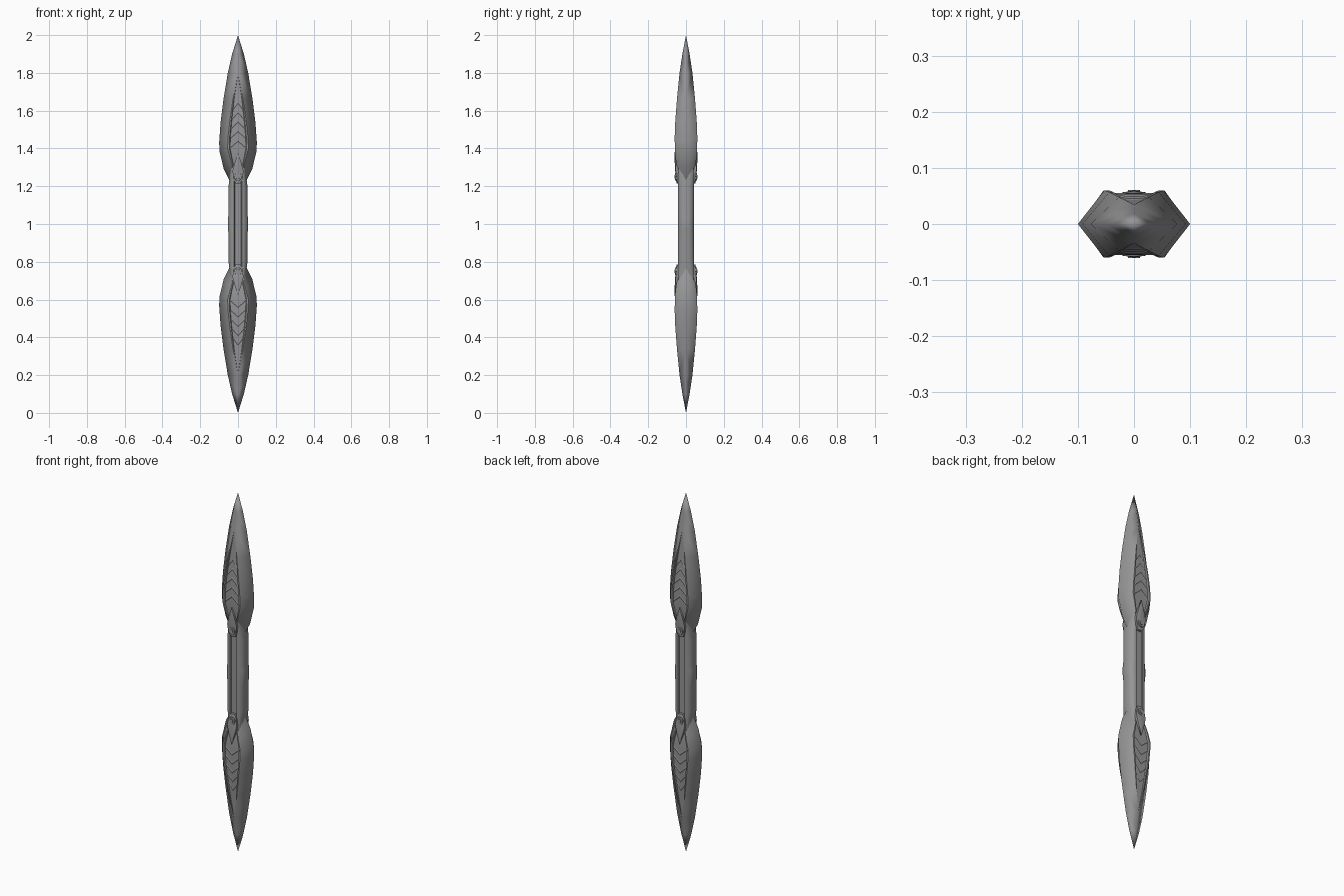
import bpy, bmesh, math
from mathutils import Matrix

old = bpy.data.objects.get("Cube")
if old:
    bpy.data.objects.remove(old, do_unlink=True)

MID = 1.0  # height of the symmetry plane

metal = bpy.data.materials.new("grey metal")
metal.use_nodes = True
colour = (0.3, 0.3, 0.3, 1)
metal.diffuse_color = colour
metal.node_tree.nodes["Principled BSDF"].inputs["Base Color"].default_value = colour


def finish(name, bm, axes=(True, True, True), angle=25):
    """Make an object mirrored about the centre of the weapon."""
    mesh = bpy.data.meshes.new(name)
    bm.to_mesh(mesh)
    bm.free()
    mesh.materials.append(metal)
    obj = bpy.data.objects.new(name, mesh)
    bpy.context.collection.objects.link(obj)
    obj.location.z = MID
    mirror = obj.modifiers.new("mirror", 'MIRROR')
    mirror.use_axis = axes
    mirror.merge_threshold = 0.0002
    bpy.ops.object.select_all(action='DESELECT')
    obj.select_set(True)
    bpy.context.view_layer.objects.active = obj
    bpy.ops.object.shade_smooth_by_angle(angle=math.radians(angle))
    return obj


def add_loft(bm, rows):
    """Skin rows of points, each running from the right side to the centre."""
    grid = [[bm.verts.new((x, y, z - MID)) for x, y, z in row] for row in rows]
    for low, high in zip(grid, grid[1:]):
        for a in range(len(low) - 1):
            bm.faces.new((low[a], high[a], high[a + 1], low[a + 1]))


def loft(name, rows, angle=25):
    bm = bmesh.new()
    add_loft(bm, rows)
    bmesh.ops.remove_doubles(bm, verts=bm.verts, dist=0.0001)
    return finish(name, bm, angle=angle)


# Blade stations: cutting edge (x, z), then panel border (x, depth, z)
stations = [
    (0.045, 1.23, 0.030, 0.050, 1.31),
    (0.075, 1.29, 0.042, 0.056, 1.35),
    (0.097, 1.38, 0.055, 0.059, 1.40),
    (0.100, 1.43, 0.053, 0.060, 1.46),
    (0.092, 1.54, 0.044, 0.057, 1.54),
    (0.077, 1.66, 0.027, 0.048, 1.66),
    (0.054, 1.80, 0.000, 0.034, 1.80),
    (0.031, 1.90, 0.000, 0.019, 1.90),
    (0.000, 2.00, 0.000, 0.000, 2.00),
]


def recess(px):
    return 0.007 * min(1, px / 0.03)


# Blades with a sunken panel on each broad face
rows = [[(0, 0, 1.3)] * 5]
for ex, ez, px, d, pz in stations:
    floor = recess(px) - d
    rows.append([(ex, 0, ez), (px, -d, pz), (px * 0.84, -d, pz),
                 (px * 0.76, floor, pz), (0, floor, pz)])
loft("blades", rows)


def panel_at(z):
    """Half width and floor depth of the sunken panel at a height."""
    for low, high in zip(stations, stations[1:]):
        if low[4] <= z <= high[4]:
            t = (z - low[4]) / (high[4] - low[4])
            px, d = (low[i] + (high[i] - low[i]) * t for i in (2, 3))
            return px * 0.74, d - recess(px)


# Shallow chevron ridges inside the panels
bm = bmesh.new()
for i in range(5):
    apex = 1.44 + 0.05 * i
    drop = 0.035
    ridge = []
    for dz, lift in ((-0.01, -0.001), (0, 0.0025), (0.01, -0.001)):
        top, end = apex + dz, apex + dz - drop
        width, outer = panel_at(end)
        inner = panel_at(top)[1]
        ridge.append([(width, -outer - lift, end), (0, -inner - lift, top)])
    add_loft(bm, ridge)
finish("panel_chevrons", bm, angle=40)

# Handle with a long groove front and back
rows = []
for z, w in ((1.0, 0.054), (1.03, 0.053), (1.05, 0.05), (1.2, 0.05), (1.24, 0.045), (1.36, 0.04)):
    rows.append([(w, 0, z), (w, -0.014, z), (w - 0.005, -0.028, z), (0.034, -0.039, z),
                 (0.025, -0.042, z), (0.020, -0.042, z), (0.017, -0.035, z), (0, -0.035, z)])
loft("handle", rows, angle=35)

# Leaf shaped clasps joining blades to handle
rows = [[(0.01, -0.03, 1.215)] * 2 + [(0.006, -0.03, 1.215), (0, -0.03, 1.215)]]
for z, w, d in ((1.215, 0.012, 0.047), (1.235, 0.024, 0.050), (1.28, 0.029, 0.054),
                (1.33, 0.016, 0.057), (1.38, 0, 0.057)):
    rows.append([(w, 0.025 - d, z), (w, -d, z), (w * 0.6, -d - 0.001, z), (0, -d - 0.003, z)])
loft("leaf_clasps", rows)

# Round studs on the clasps
bm = bmesh.new()
for radius, depth in ((0.023, 0.057), (0.012, 0.061)):
    place = Matrix.Translation((0, -depth + 0.01, 0.25)) @ Matrix.Rotation(math.pi / 2, 4, 'X')
    bmesh.ops.create_cone(bm, cap_ends=True, segments=16, radius1=radius,
                          radius2=radius * 0.85, depth=0.02, matrix=place)
finish("clasp_studs", bm, axes=(False, True, True), angle=30)
